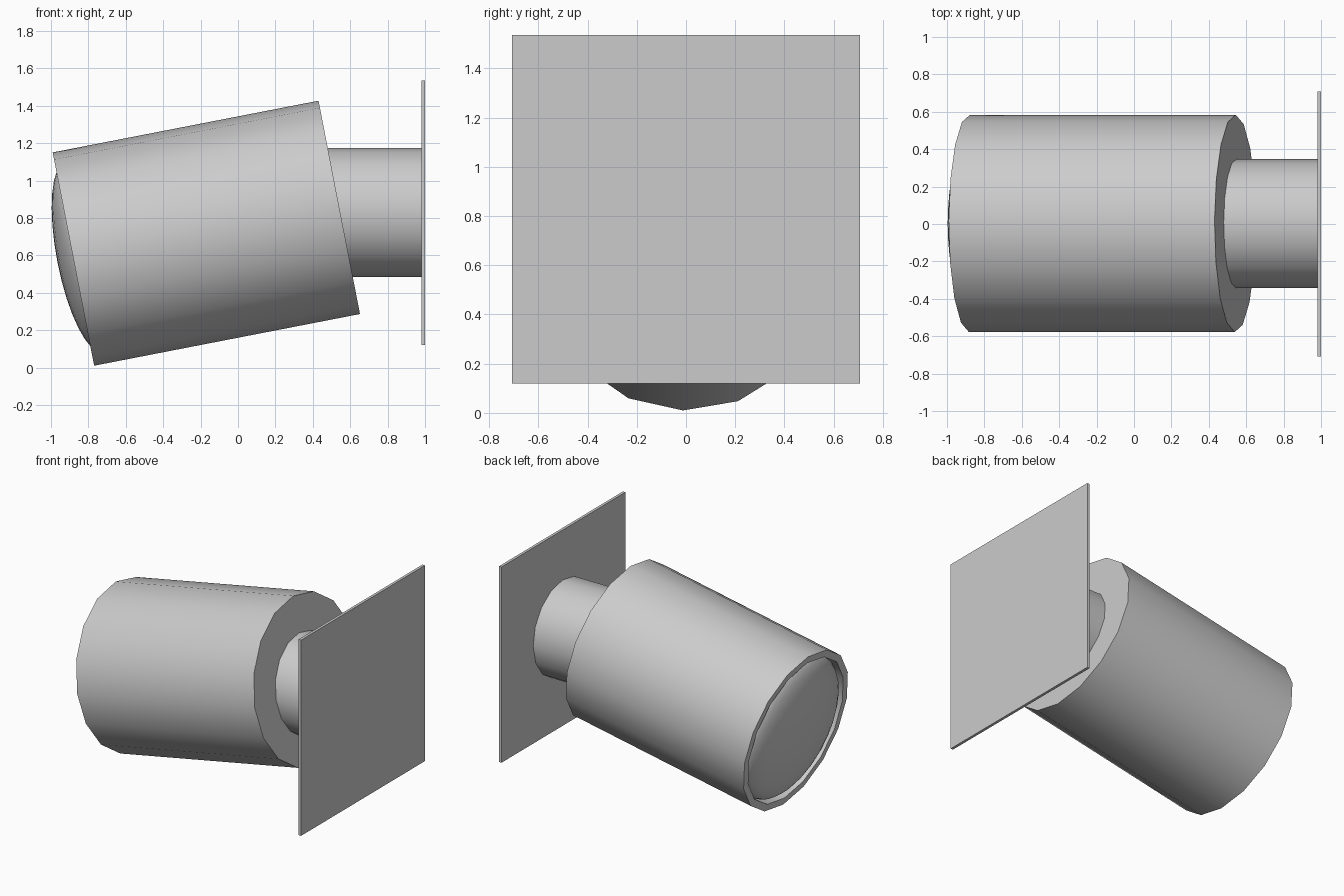
import bpy, bmesh
from math import radians
from mathutils import Matrix, Vector

cube = bpy.data.objects.get("Cube")
if cube:
    bpy.data.objects.remove(cube, do_unlink=True)

grey = bpy.data.materials.new("light grey")
grey.use_nodes = True
grey.diffuse_color = (0.6, 0.6, 0.6, 1)
grey.node_tree.nodes["Principled BSDF"].inputs["Base Color"].default_value = (0.6, 0.6, 0.6, 1)


def finish(name, bm, matrix, smooth=True):
    bmesh.ops.recalc_face_normals(bm, faces=bm.faces)
    mesh = bpy.data.meshes.new(name)
    bm.to_mesh(mesh)
    bm.free()
    mesh.materials.append(grey)
    obj = bpy.data.objects.new(name, mesh)
    bpy.context.collection.objects.link(obj)
    obj.matrix_world = matrix
    if smooth:
        bpy.ops.object.select_all(action="DESELECT")
        obj.select_set(True)
        bpy.context.view_layer.objects.active = obj
        bpy.ops.object.shade_smooth_by_angle(angle=radians(30))
    return obj


def lathe(profile, sides=16):
    """Spin (x, radius) points around the x axis."""
    bm = bmesh.new()
    verts = [bm.verts.new((x, 0, r)) for x, r in profile]
    edges = [bm.edges.new(pair) for pair in zip(verts, verts[1:])]
    bmesh.ops.spin(bm, geom=verts + edges, cent=(0, 0, 0), axis=(1, 0, 0),
                   angle=radians(360), steps=sides)
    bmesh.ops.remove_doubles(bm, verts=bm.verts, dist=0.0001)
    return bm


# Tilted frame of the head: origin at the middle of its open end
roll = Matrix.Rotation(radians(-1.5), 4, "X")
tilt = Matrix.Translation((-0.88, 0.003, 0.58)) @ Matrix.Rotation(radians(-11), 4, "Y")

# Head: closed back, shallow recess behind a thin rim
finish("lamp_head", lathe([(0.12, 0), (0.12, 0.53), (0, 0.53), (0, 0.581),
                           (1.448, 0.581), (1.448, 0)]), tilt @ roll)

# Lens: flattened sphere seated in the recess
bm = bmesh.new()
bmesh.ops.create_uvsphere(bm, u_segments=32, v_segments=16, radius=1)
bmesh.ops.scale(bm, vec=Vector((0.147, 0.52, 0.52)), verts=bm.verts)
finish("lens", bm, tilt @ Matrix.Translation((0.06, 0, 0)))

# Neck joining the head to the wall plate
finish("neck", lathe([(0.25, 0), (0.25, 0.345), (0.985, 0.345), (0.985, 0)]),
       Matrix.Translation((0, 0.002, 0.83)) @ roll)

# Wall plate
bm = bmesh.new()
bmesh.ops.create_cube(bm, size=1)
bmesh.ops.scale(bm, vec=Vector((0.02, 1.416, 1.416)), verts=bm.verts)
finish("wall_plate", bm, Matrix.Translation((0.99, 0, 0.828)), smooth=False)
